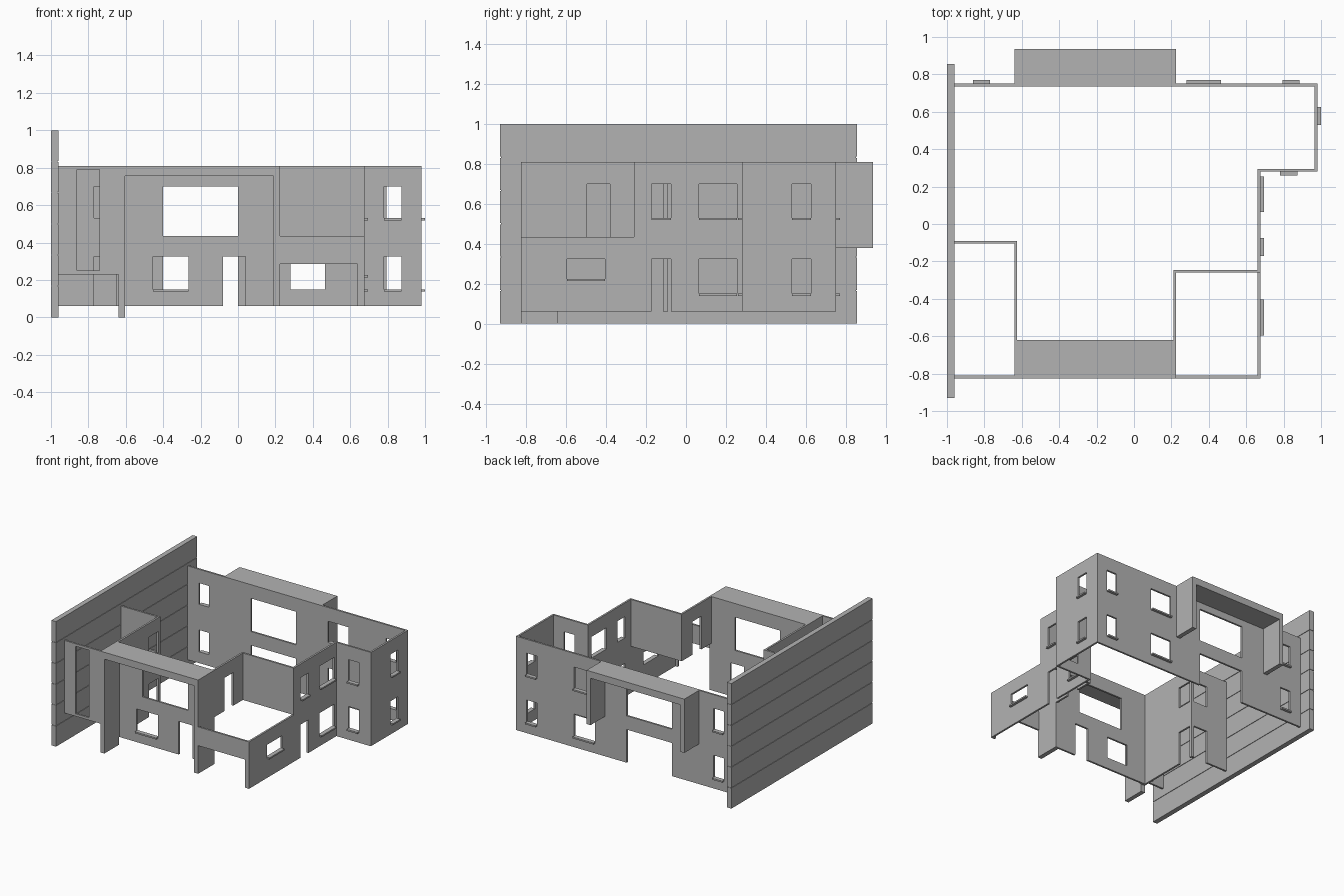
import bpy
import bmesh

cube = bpy.data.objects.get("Cube")
if cube:
    bpy.data.objects.remove(cube, do_unlink=True)

plaster = bpy.data.materials.new("plain_grey_plaster")
plaster.use_nodes = True
GREY = (0.45, 0.45, 0.45, 1)
plaster.diffuse_color = GREY
plaster.node_tree.nodes["Principled BSDF"].inputs["Base Color"].default_value = GREY

T = 0.015                # wall thickness
BASE, TOP = 0.06, 0.81   # wall foot and wall head
FLOOR = 0.435            # upper floor level
LOW, HIGH = (0.15, 0.325), (0.53, 0.70)   # window heights per storey
DOOR = (BASE, 0.325)


def finish(bm, name):
    bmesh.ops.recalc_face_normals(bm, faces=bm.faces)
    mesh = bpy.data.meshes.new(name)
    bm.to_mesh(mesh)
    bm.free()
    mesh.materials.append(plaster)
    obj = bpy.data.objects.new(name, mesh)
    bpy.context.collection.objects.link(obj)
    return obj


def box(name, xs, ys, zs):
    bm = bmesh.new()
    bmesh.ops.create_cube(bm, size=1)
    for v in bm.verts:
        for i, (a, b) in enumerate((xs, ys, zs)):
            v.co[i] = a if v.co[i] < 0 else b
    return finish(bm, name)


def wall(name, along, pos, span, openings=(), heights=(BASE, TOP), sill_side=0):
    """Wall running along x or y, from pos to pos + T, with true openings.
    Windows (not doors) get a sill on the side given by sill_side."""
    us = sorted({*span, *(u for o in openings for u in o[0])})
    zs = sorted({*heights, *(z for o in openings for z in o[1])})

    def point(u, z):
        return (u, pos, z) if along == "x" else (pos, u, z)

    bm = bmesh.new()
    grid = {(u, z): bm.verts.new(point(u, z)) for u in us for z in zs}
    for u0, u1 in zip(us, us[1:]):
        for z0, z1 in zip(zs, zs[1:]):
            cu, cz = (u0 + u1) / 2, (z0 + z1) / 2
            if any(o[0][0] < cu < o[0][1] and o[1][0] < cz < o[1][1] for o in openings):
                continue
            bm.faces.new([grid[k] for k in ((u0, z0), (u1, z0), (u1, z1), (u0, z1))])
    bmesh.ops.delete(bm, geom=[v for v in bm.verts if not v.link_faces], context="VERTS")
    # Thicken the sheet
    ext = bmesh.ops.extrude_face_region(bm, geom=bm.faces[:], use_keep_orig=True)
    shift = (0, T, 0) if along == "x" else (T, 0, 0)
    bmesh.ops.translate(bm, vec=shift,
                        verts=[g for g in ext["geom"] if isinstance(g, bmesh.types.BMVert)])
    finish(bm, name)

    # Sills under the windows
    if sill_side:
        depth = (pos, pos + T + 0.02) if sill_side > 0 else (pos - 0.02, pos + T)
        for i, (u, z) in enumerate(openings):
            if z[0] > BASE and u[1] - u[0] < 0.3:
                zs_sill = (z[0] - 0.012, z[0])
                xs, ys = (u, depth) if along == "x" else (depth, u)
                box(f"{name}_sill_{i + 1}", xs, ys, zs_sill)


def both(u):
    return [(u, LOW), (u, HIGH)]


def portal(name, ys, left_foot, right_foot):
    """Projecting frame: top slab on two side piers."""
    box(name + "_top", (-0.64, 0.225), ys, (0.755, TOP))
    box(name + "_west_pier", (-0.64, -0.605), ys, (left_foot, 0.755))
    box(name + "_east_pier", (0.19, 0.225), ys, (right_foot, 0.755))


# Tall boundary wall made of stacked panels with shallow joints
rows = 6
for i in range(rows):
    gap = 0.003
    box(f"boundary_panel_{i + 1}", (-1, -0.96), (-0.93, 0.855),
        (i / rows + (gap if i else 0), (i + 1) / rows - (gap if i < rows - 1 else 0)))
box("boundary_core", (-0.996, -0.964), (-0.926, 0.851), (0.01, 0.99))

# Back of the house
wall("back_wall", "x", 0.735, (-0.96, 0.98),
     both((-0.86, -0.77)) + both((0.28, 0.465)) + both((0.795, 0.885))
     + [((-0.4, 0), DOOR), ((-0.4, 0), (FLOOR, 0.70))], sill_side=1)
portal("back_canopy", (0.74, 0.935), 0.38, 0.38)

# East side, stepping in toward the front
wall("east_wing_wall", "y", 0.965, (0.28, 0.75), both((0.53, 0.625)), sill_side=1)
wall("east_return_wall", "x", 0.28, (0.66, 0.98), both((0.78, 0.873)), sill_side=-1)
wall("east_main_wall", "y", 0.66, (-0.26, 0.295),
     both((0.065, 0.255)) + [((-0.172, -0.075), DOOR), ((-0.172, -0.075), HIGH)],
     sill_side=1)

# Garage and the terrace above it
wall("garage_side_wall", "y", 0.66, (-0.825, -0.26), [((-0.595, -0.405), (0.225, 0.325))],
     (BASE, FLOOR), sill_side=1)
wall("garage_front_wall", "x", -0.825, (0.225, 0.675), [((0.225, 0.64), (BASE, 0.285))],
     (BASE, FLOOR))
wall("terrace_back_wall", "x", -0.26, (0.21, 0.675), heights=(FLOOR, TOP))
wall("terrace_side_wall", "y", 0.21, (-0.625, -0.245), [((-0.495, -0.38), (FLOOR, 0.70))],
     (FLOOR, TOP))

# Front wall inside its projecting frame
wall("front_wall", "x", -0.635, (-0.64, 0.225),
     [((-0.4, 0), (FLOOR, 0.70)), ((-0.455, -0.265), LOW), ((-0.08, 0.04), DOOR)],
     sill_side=-1)
portal("front_frame", (-0.825, -0.62), BASE, BASE)
box("front_frame_foot", (-0.64, -0.605), (-0.825, -0.64), (0, BASE))

# Courtyard with corner openings, screened at the front
wall("courtyard_side_wall", "y", -0.64, (-0.635, -0.09),
     [((-0.235, -0.115), DOOR), ((-0.235, -0.115), HIGH)])
wall("courtyard_back_wall", "x", -0.105, (-0.96, -0.625),
     [((-0.77, -0.65), DOOR), ((-0.77, -0.65), HIGH)])
wall("courtyard_screen", "x", -0.825, (-0.96, -0.64), [((-0.86, -0.74), (0.25, 0.79))],
     (0.23, TOP))
